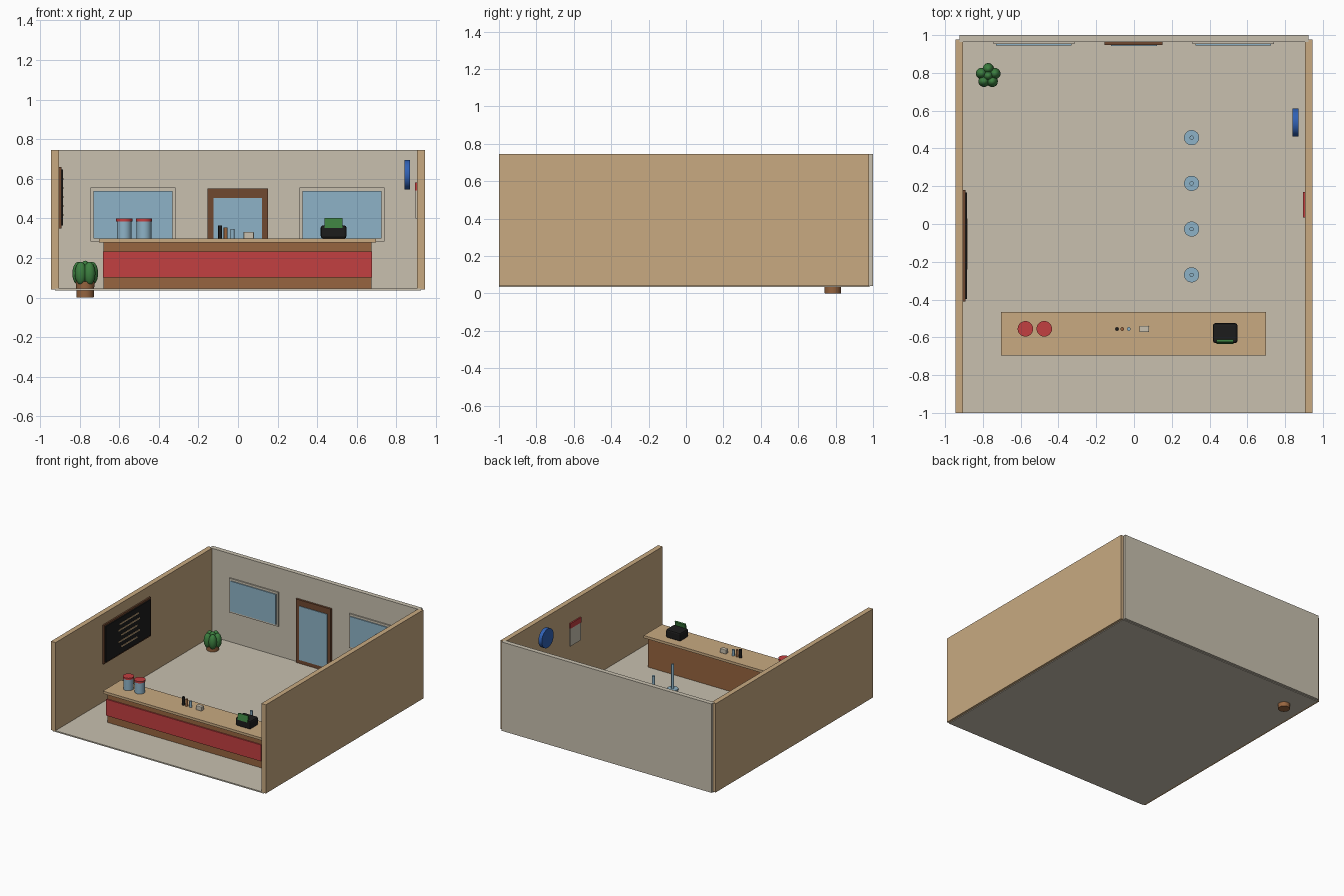
import bpy, math
from mathutils import Vector

if "Cube" in bpy.data.objects:
    bpy.data.objects.remove(bpy.data.objects["Cube"], do_unlink=True)


def material(name, rgb):
    m = bpy.data.materials.new(name)
    m.use_nodes = True
    m.diffuse_color = (*rgb, 1)
    bsdf = next(n for n in m.node_tree.nodes if n.type == 'BSDF_PRINCIPLED')
    bsdf.inputs["Base Color"].default_value = (*rgb, 1)
    bsdf.inputs["Roughness"].default_value = 0.8
    return m


TAN = material("tan wood", (.58, .40, .22))
BEIGE = material("beige plaster", (.58, .53, .43))
RED = material("red", (.54, .05, .052))
BROWN = material("brown wood", (.31, .13, .05))
DARK = material("dark brown wood", (.16, .065, .03))
PALE = material("pale blue", (.27, .45, .57))
BLACK = material("black", (.012, .012, .012))
GREEN = material("green", (.045, .21, .05))
BLUE = material("blue", (.03, .12, .46))


def finish(name, mat, smooth=False):
    ob = bpy.context.object
    ob.name = name
    ob.data.materials.append(mat)
    if smooth:
        bpy.ops.object.shade_smooth_by_angle(angle=math.radians(40))
    return ob


def box(name, x, y, z, mat, bevel=0):
    """Box from (low, high) pairs on each axis."""
    lo, hi = (Vector(p) for p in zip(x, y, z))
    bpy.ops.mesh.primitive_cube_add(size=1, location=(lo + hi) / 2)
    ob = bpy.context.object
    for v in ob.data.vertices:
        v.co *= hi - lo
    if bevel:
        mod = ob.modifiers.new("soft_edges", 'BEVEL')
        mod.width, mod.segments = bevel, 2
    return finish(name, mat)


def cylinder(name, x, y, z, r, mat, top=None, sides=32):
    bpy.ops.mesh.primitive_cone_add(vertices=sides, radius1=r, radius2=r if top is None else top,
                                    depth=z[1] - z[0], location=(x, y, sum(z) / 2))
    return finish(name, mat, True)


FLOOR = .045

# Room shell
box("floor", (-.925, .925), (-1, .98), (.035, FLOOR), BEIGE)
box("back_wall", (-.923, .923), (.963, 1), (.04, .746), BEIGE)
for name, s in (("left_wall", 1), ("right_wall", -1)):
    box(name, sorted((s * .905, s * .945)), (-1, .978), (.04, .745), TAN)

# Windows: frame with the pane proud of it
for name, x in (("right_window", -.53), ("left_window", .525)):
    box(name + "_frame", (x - .215, x + .215), (.953, .964), (.283, .555), BEIGE)
    box(name + "_pane", (x - .2, x + .2), (.945, .954), (.298, .538), PALE)

# Door
box("door_frame", (-.155, .152), (.947, .964), (FLOOR, .55), DARK)
box("door_pane", (-.123, .122), (.942, .948), (.075, .503), PALE)

# Service counter
box("counter_body", (-.68, .675), (-.67, -.485), (FLOOR, .279), BROWN)
box("counter_front_panel", (-.683, .678), (-.68, -.668), (.102, .232), RED)
box("counter_top", (-.703, .698), (-.695, -.465), (.278, .298), TAN)

# Canisters with lids
for i, x in enumerate((-.575, -.475)):
    cylinder(f"canister_{i}", x, -.555, (.298, .386), .037, PALE)
    cylinder(f"canister_lid_{i}", x, -.555, (.385, .399), .041, RED)

# Shakers and napkin box
for name, x, top, mat in (("black_shaker", -.09, .363, BLACK),
                          ("brown_shaker", -.062, .353, BROWN),
                          ("pale_shaker", -.028, .346, PALE)):
    cylinder(name, x, -.556, (.298, top), .01, mat, sides=16)
box("napkin_box", (.028, .08), (-.572, -.54), (.298, .332), BEIGE, .004)

# Cash register with an upright display
box("register_body", (.418, .548), (-.63, -.525), (.298, .365), BLACK, .012)
screen = box("register_display", (.437, .527), (-.629, -.616), (.35, .4), GREEN)
screen.rotation_euler.x = math.radians(-12)

# Menu board on the right wall, with plain strips for its rows
box("menu_board_frame", (-.906, -.893), (-.41, .18), (.35, .66), DARK)
box("menu_board_panel", (-.894, -.885), (-.397, .167), (.363, .647), BLACK)
for i, half in enumerate((.12, .135, .1, .13, .1)):
    z = .6 - i * .046
    box(f"menu_row_{i}", (-.886, -.881), (-.105 - half, -.105 + half), (z - .005, z + .005), TAN)

# Poster and round wall disc on the left wall
box("poster_sheet", (.897, .906), (.035, .17), (.4, .542), BEIGE)
box("poster_header", (.895, .906), (.035, .17), (.541, .582), RED)
disc = cylinder("wall_disc", .855, .537, (.605, .635), .075, BLUE, sides=48)
disc.rotation_euler.y = math.pi / 2

# Row of queue posts
for i in range(4):
    y = .457 - i * .242
    cylinder(f"queue_post_base_{i}", .305, y, (FLOOR, .058), .04, PALE)
    cylinder(f"queue_post_{i}", .305, y, (.057, .25), .011, PALE, sides=16)

# Potted plant: one tall lobe ringed by five
px, py = -.772, .785
cylinder("plant_pot", px, py, (0, .08), .043, BROWN, top=.047)
for i in range(6):
    a = math.tau * i / 5 + .3
    r = .037 if i < 5 else 0
    bpy.ops.mesh.primitive_uv_sphere_add(segments=20, ring_count=12, radius=1,
                                         location=(px + r * math.cos(a), py + r * math.sin(a), .122))
    lobe = finish(f"plant_leaf_{i}", GREEN, True)
    lobe.scale = (.03, .03, .058 if r else .064)
